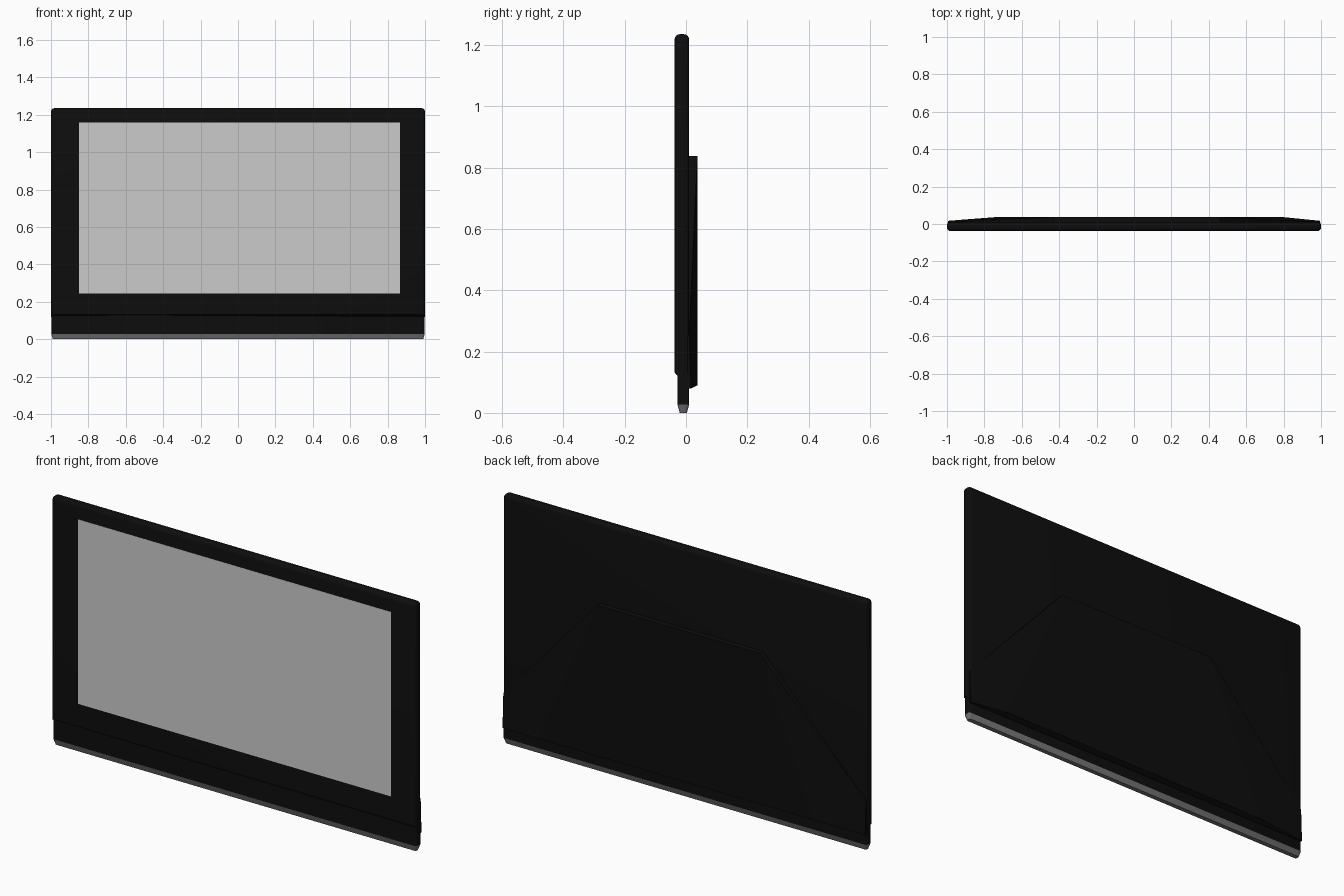
import bpy, bmesh
from mathutils import Vector

if "Cube" in bpy.data.objects:
    bpy.data.objects.remove(bpy.data.objects["Cube"])


def material(name, v):
    m = bpy.data.materials.new(name)
    m.diffuse_color = (v, v, v, 1)
    m.use_nodes = True
    m.node_tree.nodes["Principled BSDF"].inputs["Base Color"].default_value = m.diffuse_color
    return m


BLACK = material("black_plastic", 0.004)
SCREEN = material("screen_grey", 0.6)
FOOT = material("foot_grey", 0.17)


def finish(name, bm, mat, smooth=False):
    bmesh.ops.recalc_face_normals(bm, faces=bm.faces[:])
    me = bpy.data.meshes.new(name)
    bm.to_mesh(me)
    bm.free()
    me.materials.append(mat)
    ob = bpy.data.objects.new(name, me)
    bpy.context.collection.objects.link(ob)
    if smooth:
        bpy.context.view_layer.objects.active = ob
        ob.select_set(True)
        bpy.ops.object.shade_smooth_by_angle()
        ob.select_set(False)
    return ob


def box(lo, hi):
    bm = bmesh.new()
    bmesh.ops.create_cube(bm, size=1)
    lo, hi = Vector(lo), Vector(hi)
    for v in bm.verts:
        v.co = Vector([lo[i] + (v.co[i] + 0.5) * (hi[i] - lo[i]) for i in range(3)])
    return bm


def round_edges(bm, width, rule, segments=3):
    edges = [e for e in bm.edges if rule(e)]
    bmesh.ops.bevel(bm, geom=edges, offset=width, segments=segments,
                    profile=0.5, affect='EDGES')


def is_upright(e):
    return abs(e.verts[0].co.z - e.verts[1].co.z) > 0.01


# main panel: rounded everywhere but along the bottom
Z0 = 0.12
bm = box((-1, -0.0375, Z0), (1, 0.0105, 1.235))
round_edges(bm, 0.018, lambda e: max(v.co.z for v in e.verts) > 1, 4)
for v in bm.verts:  # sloped lip under the front
    if v.co.z < Z0 + 0.01:
        v.co.z = Z0 + 0.012 * max(0, (-0.028 - v.co.y) / 0.0095)
finish("main_panel", bm, BLACK, True)

# lower strip, set back under the panel
bm = box((-0.998, -0.028, 0.028), (0.998, 0.0105, 0.135))
round_edges(bm, 0.01, is_upright)
finish("lower_strip", bm, BLACK, True)

# tapered grey foot
bm = box((-0.998, -0.028, 0), (0.998, 0.0105, 0.028))
for v in bm.verts:
    if v.co.z < 0.01:
        v.co.x *= 0.992
        v.co.y = -0.009 + (v.co.y + 0.009) * 0.6
round_edges(bm, 0.008, is_upright)
finish("foot", bm, FOOT, True)

# screen plate, almost flush with the front
finish("screen", box((-0.85, -0.0382, 0.245), (0.866, -0.035, 1.16)), SCREEN)

# rear housing: raised trapezoid with sloping side facets
bm = bmesh.new()


def housing_side(xt, xb, xe):
    pts = [(xt, 0.0375, 0.838), (xb, 0.0375, 0.09), (xe, 0.017, 0.08), (xe, 0.0105, 0.25),
           (xt, 0.004, 0.838), (xe, 0.004, 0.08), (xe, 0.004, 0.25)]
    return [bm.verts.new(p) for p in pts]


L = housing_side(-0.43, -0.73, -0.995)
R = housing_side(0.46, 0.79, 0.995)
for s in (L, R):
    t, b, f, e, tb, fb, eb = s
    for face in ((t, b, f), (t, f, e), (t, e, eb, tb), (e, f, fb, eb)):
        bm.faces.new(face)
bm.faces.new((L[0], R[0], R[1], L[1]))
bm.faces.new((L[0], R[0], R[4], L[4]))
bm.faces.new((L[1], R[1], R[2], L[2]))
bm.faces.new((L[2], R[2], R[5], L[5]))
bm.faces.new((L[4], R[4], R[6], R[5], L[5], L[6]))
finish("rear_housing", bm, BLACK)
